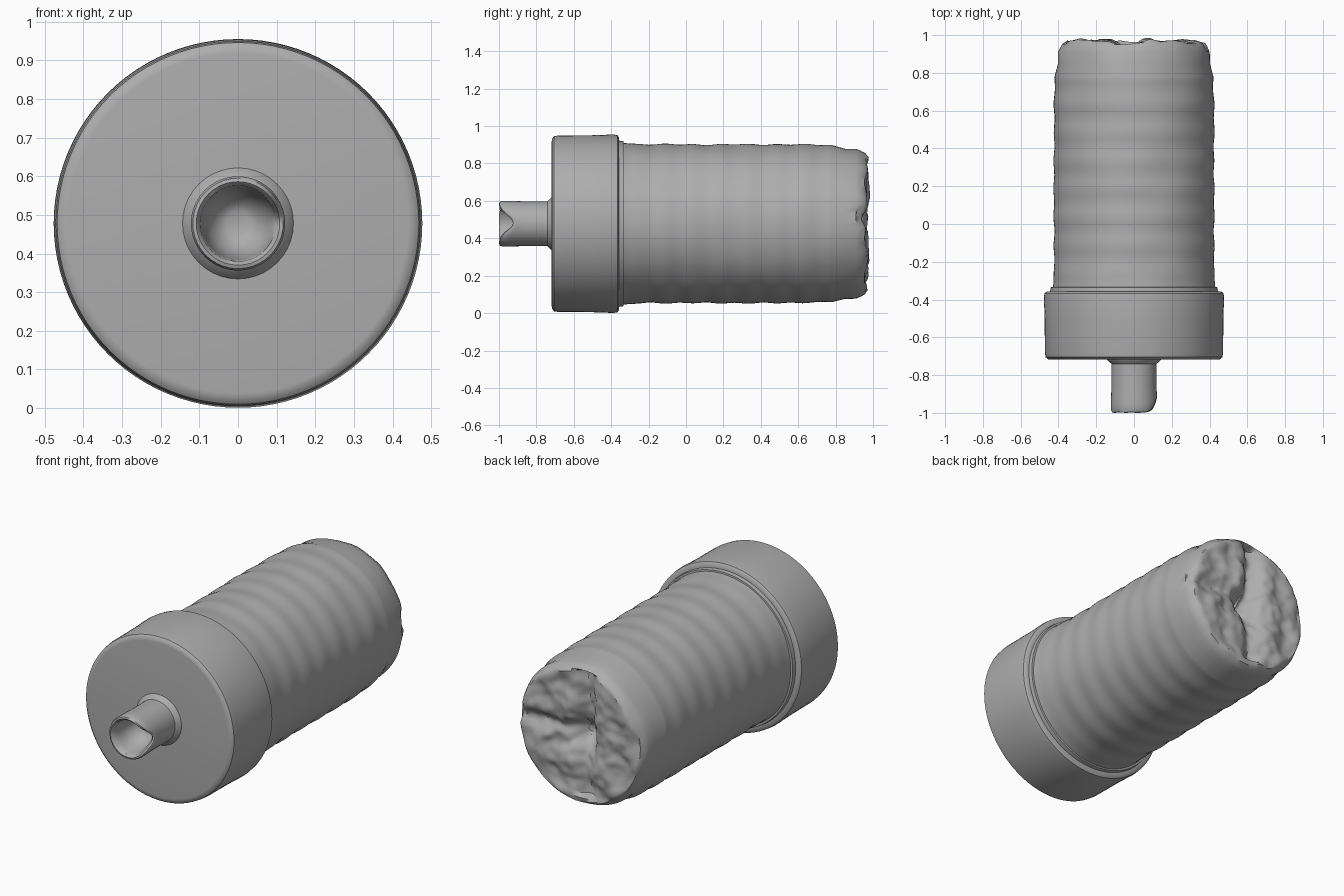
import bpy, bmesh, math
from mathutils import noise, Vector

if "Cube" in bpy.data.objects:
    bpy.data.objects.remove(bpy.data.objects["Cube"])

AXIS_Z = 0.478
grey = bpy.data.materials.new("plain grey")
grey.use_nodes = True
grey.diffuse_color = (0.42, 0.42, 0.42, 1)
grey.node_tree.nodes["Principled BSDF"].inputs["Base Color"].default_value = (0.42, 0.42, 0.42, 1)


def lathe(name, profile, sides, shape=None):
    """Turn (y, radius) points about the y axis; shape() may move each point."""
    bm = bmesh.new()
    rings = []
    for y, r in profile:
        ring = []
        for i in range(sides):
            a = math.tau * i / sides
            p = Vector((r * math.cos(a), y, r * math.sin(a)))
            if shape:
                p = shape(p, a, r)
            ring.append(bm.verts.new(p + Vector((0, 0, AXIS_Z))))
        rings.append(ring)
    for low, high in zip(rings, rings[1:]):
        for i in range(sides):
            j = (i + 1) % sides
            bm.faces.new((low[i], low[j], high[j], high[i]))
    bm.faces.new(rings[0])
    bm.faces.new(rings[-1])
    bmesh.ops.recalc_face_normals(bm, faces=bm.faces)
    mesh = bpy.data.meshes.new(name)
    bm.to_mesh(mesh)
    bm.free()
    mesh.materials.append(grey)
    obj = bpy.data.objects.new(name, mesh)
    bpy.context.collection.objects.link(obj)
    bpy.ops.object.select_all(action="DESELECT")
    obj.select_set(True)
    bpy.context.view_layer.objects.active = obj
    bpy.ops.object.shade_smooth_by_angle(angle=math.radians(40))
    return obj


def bump(d, width):
    return math.exp(-(d / width) ** 2)


# Barrel: gently ribbed side, rough rear end with a pit and radial grooves
def barrel_shape(p, a, r):
    if p.y < 0.93:
        wave = 0.0025 * math.sin(p.y * 42) + 0.004 * noise.noise(p * 5)
        s = 1 + wave / r
        return Vector((p.x * s, p.y, p.z * s))
    depth = 0.0
    if r < 0.37:
        depth = 0.02 + 0.025 * noise.noise(p * 9) + 0.012 * noise.noise(p * 22)
        depth += 0.09 * bump(r, 0.075)
        depth += 0.05 * bump(p.x + 0.03, 0.05) * (p.z > -0.34)
        depth += 0.03 * bump(p.z - 0.03, 0.04) * (p.x > 0)
    else:
        depth = 0.012 + 0.015 * noise.noise(p * 9)
        depth += 0.03 * bump(a - 0.1, 0.12)
    return Vector((p.x, p.y - max(depth, 0), p.z))


side = [(-0.36 + 0.02 * k, 0.424) for k in range(58)]
side = [(y, r + 0.012 * bump(y + 0.36, 0.06) - 0.03 * max(0, (y - 0.6) / 0.4) ** 2)
        for y, r in side]
rim = [(0.85, 0.404), (0.91, 0.4), (0.945, 0.391), (0.97, 0.378)]
end = [(0.985, 0.365 - 0.015 * k) for k in range(24)]
lathe("barrel", [p for p in side if p[0] < 0.84] + rim + end, 96, barrel_shape)

# Collar: wide rounded disc with a stepped rear lip
collar = [(-0.715, 0.02), (-0.718, 0.44), (-0.716, 0.455), (-0.705, 0.468),
          (-0.68, 0.472), (-0.50, 0.473), (-0.39, 0.477), (-0.367, 0.474),
          (-0.358, 0.462), (-0.357, 0.444), (-0.335, 0.441), (-0.33, 0.40)]
lathe("collar", collar, 96)


# Nozzle: hollow tube with a broken notch in its tip
def nozzle_shape(p, a, r):
    if p.y < -0.9 and r > 0.06:
        away = (a + math.pi) % math.tau - math.pi
        chip = 0.075 * bump(away - 0.05, 0.5) + 0.008 * abs(noise.noise(p * 30))
        p.y += chip * min(1, (-0.9 - p.y) / 0.09)
    return p


nozzle = [(-0.70, 0.15), (-0.72, 0.142), (-0.74, 0.12), (-0.85, 0.119), (-0.91, 0.121),
          (-0.95, 0.122), (-0.985, 0.122), (-0.998, 0.117), (-1.0, 0.108), (-0.99, 0.098),
          (-0.95, 0.094), (-0.91, 0.088), (-0.86, 0.075), (-0.83, 0.05), (-0.82, 0.03)]
lathe("nozzle", nozzle, 40, nozzle_shape)
